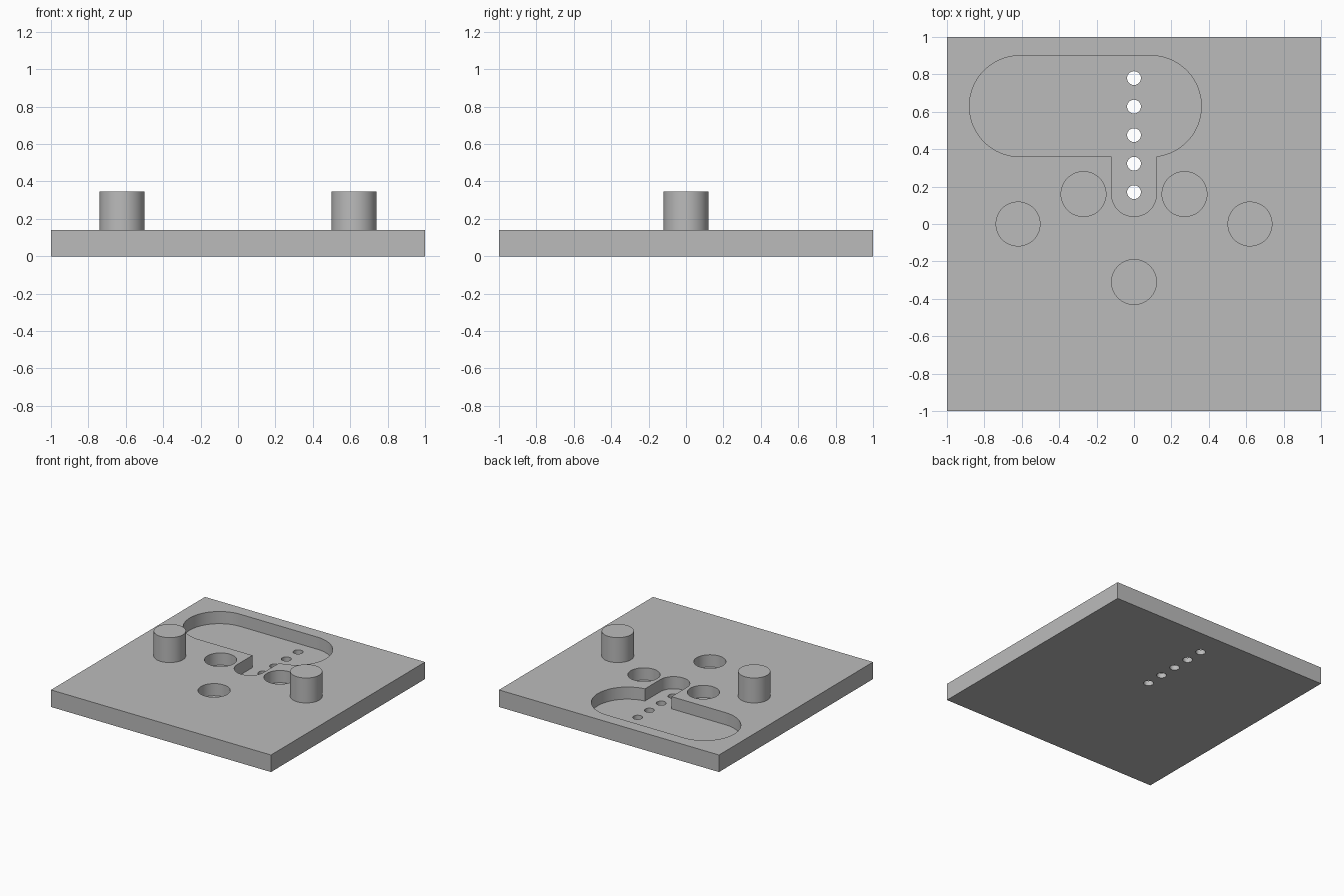
import bpy, bmesh, math

if "Cube" in bpy.data.objects:
    bpy.data.objects.remove(bpy.data.objects["Cube"], do_unlink=True)

THICK, FLOOR, TOP = 0.14, 0.04, 0.345
R = 0.12  # shared radius of pegs, sockets and slot end

grey = bpy.data.materials.new("plain grey")
grey.use_nodes = True
COLOR = (0.5, 0.5, 0.5, 1)
grey.diffuse_color = COLOR
grey.node_tree.nodes["Principled BSDF"].inputs["Base Color"].default_value = COLOR


def arc(cx, cy, r, start, end, steps):
    angles = [math.radians(start + (end - start) * i / steps) for i in range(steps + 1)]
    return [(cx + r * math.cos(a), cy + r * math.sin(a)) for a in angles]


def circle(cx, cy, r, steps=64):
    return arc(cx, cy, r, 0, 360, steps)[:-1]


def extrude(name, outlines, z0, z1):
    """Solid prisms from closed counter-clockwise outlines."""
    bm = bmesh.new()
    for outline in outlines:
        low = [bm.verts.new((x, y, z0)) for x, y in outline]
        high = [bm.verts.new((x, y, z1)) for x, y in outline]
        bm.faces.new(low[::-1])
        bm.faces.new(high)
        for i in range(len(low)):
            j = (i + 1) % len(low)
            bm.faces.new((low[i], low[j], high[j], high[i]))
    mesh = bpy.data.meshes.new(name)
    bm.to_mesh(mesh)
    bm.free()
    mesh.materials.append(grey)
    ob = bpy.data.objects.new(name, mesh)
    bpy.context.collection.objects.link(ob)
    return ob


def activate(ob):
    bpy.ops.object.select_all(action="DESELECT")
    ob.select_set(True)
    bpy.context.view_layer.objects.active = ob


def cut(target, cutter):
    cutter.hide_render = True
    mod = target.modifiers.new("cut", "BOOLEAN")
    mod.operation = "DIFFERENCE"
    mod.solver = "EXACT"
    mod.object = cutter
    activate(target)
    bpy.ops.object.modifier_apply(modifier=mod.name)
    bpy.data.objects.remove(cutter, do_unlink=True)


# Square base plate
plate = extrude("base_plate", [[(-1, -1), (1, -1), (1, 1), (-1, 1)]], 0, THICK)

# Long rounded pocket with a slot leading forward
pocket = arc(0, 0.16, R, 180, 360, 32)
pocket += arc(0.09, 0.63, 0.27, -83.6, 90, 40)
pocket += arc(-0.61, 0.63, 0.27, 90, 270, 40)
pocket.append((-R, 0.36))

# Three blind round sockets beside and in front of the slot
sockets = [circle(x, y, R) for x, y in ((-0.27, 0.16), (0.27, 0.16), (0, -0.31))]
cut(plate, extrude("recess_cutter", [pocket] + sockets, FLOOR, THICK + 0.1))

# Row of small through holes in the pocket floor
holes = [circle(0, 0.17 + 0.1525 * i, 0.037, 32) for i in range(5)]
cut(plate, extrude("hole_cutter", holes, -0.1, THICK + 0.1))

# Two upright pegs
pegs = [extrude(name, [circle(x, 0, R)], THICK, TOP)
        for name, x in (("right_peg", -0.62), ("left_peg", 0.62))]

for ob in [plate] + pegs:
    activate(ob)
    bpy.ops.object.shade_smooth_by_angle(angle=math.radians(30))
